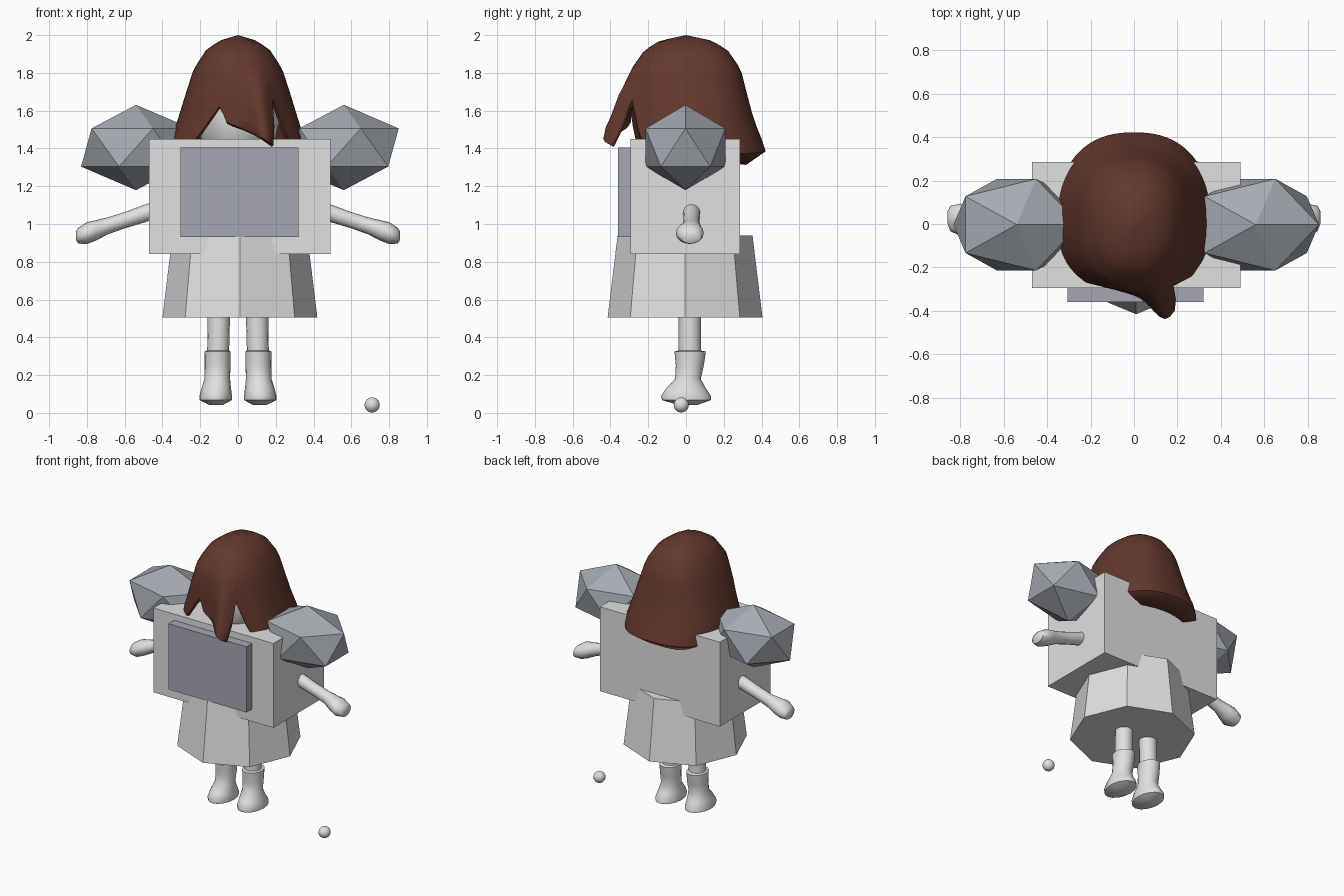
import bpy, bmesh, math

if "Cube" in bpy.data.objects:
    bpy.data.objects.remove(bpy.data.objects["Cube"])


def material(name, r, g, b):
    m = bpy.data.materials.new(name)
    m.diffuse_color = (r, g, b, 1)
    m.use_nodes = True
    m.node_tree.nodes["Principled BSDF"].inputs["Base Color"].default_value = m.diffuse_color
    return m


PALE = material("pale_grey", 0.75, 0.75, 0.75)
SLATE = material("slate_panel", 0.38, 0.39, 0.455)
STEEL = material("steel_grey", 0.38, 0.405, 0.445)
BROWN = material("dark_brown", 0.12, 0.04, 0.027)


def finish(obj, name, mat, smooth=None):
    obj.name = name
    obj.data.materials.append(mat)
    if smooth:
        bpy.ops.object.select_all(action='DESELECT')
        obj.select_set(True)
        bpy.context.view_layer.objects.active = obj
        bpy.ops.object.shade_smooth_by_angle(angle=math.radians(smooth))
    return obj


def box(name, lo, hi, mat):
    bpy.ops.mesh.primitive_cube_add(size=1, location=[(a + b) / 2 for a, b in zip(lo, hi)])
    obj = bpy.context.object
    obj.scale = [b - a for a, b in zip(lo, hi)]
    return finish(obj, name, mat)


def loft(name, rings, mat, smooth, caps=True):
    """Skin a list of equal-length closed rings of points."""
    bm = bmesh.new()
    loops = [[bm.verts.new(p) for p in ring] for ring in rings]
    n = len(loops[0])
    for a, b in zip(loops, loops[1:]):
        for i in range(n):
            j = (i + 1) % n
            bm.faces.new((a[i], a[j], b[j], b[i]))
    if caps:
        bm.faces.new(loops[0])
        bm.faces.new(loops[-1])
    bmesh.ops.remove_doubles(bm, verts=bm.verts, dist=0.0005)
    bmesh.ops.recalc_face_normals(bm, faces=bm.faces)
    mesh = bpy.data.meshes.new(name)
    bm.to_mesh(mesh)
    bm.free()
    obj = bpy.data.objects.new(name, mesh)
    bpy.context.collection.objects.link(obj)
    return finish(obj, name, mat, smooth)


def lerp(table, x, col=1):
    """Piecewise linear lookup in rows sorted by their first entry."""
    if x <= table[0][0]:
        return table[0][col]
    for a, b in zip(table, table[1:]):
        if x <= b[0]:
            return a[col] + (b[col] - a[col]) * (x - a[0]) / (b[0] - a[0])
    return table[-1][col]


# Torso block and chest panel
box("torso", (-0.47, -0.295, 0.84), (0.49, 0.285, 1.45), PALE)
box("chest_panel", (-0.305, -0.36, 0.93), (0.32, -0.25, 1.405), SLATE)

# Eight-sided skirt
bpy.ops.mesh.primitive_cone_add(vertices=8, radius1=0.41, radius2=0.357, depth=0.435,
                                location=(0.01, -0.005, 0.7225))
finish(bpy.context.object, "skirt", PALE)

# Faceted shoulder pieces
for side, x in (("left", -0.54), ("right", 0.56)):
    bpy.ops.mesh.primitive_ico_sphere_add(subdivisions=1, radius=1, location=(x, -0.003, 1.405))
    obj = bpy.context.object
    obj.scale = (0.325, 0.248, 0.226)
    finish(obj, side + "_shoulder", STEEL)

# Small loose ball
bpy.ops.mesh.primitive_uv_sphere_add(segments=20, ring_count=12, radius=0.04,
                                     location=(0.71, -0.025, 0.042))
finish(bpy.context.object, "ball", PALE, 60)

# Head
bpy.ops.mesh.primitive_uv_sphere_add(segments=32, ring_count=18, radius=1,
                                     location=(0, -0.01, 1.58))
bpy.context.object.scale = (0.22, 0.25, 0.29)
finish(bpy.context.object, "head", PALE, 60)

# Arms: x, y, z, half depth, half height
ARM = [(0.40, 0.03, 1.085, 0.045, 0.045), (0.49, 0.03, 1.057, 0.045, 0.047),
       (0.60, 0.03, 1.020, 0.042, 0.043), (0.69, 0.03, 0.990, 0.043, 0.045),
       (0.75, 0.025, 0.967, 0.060, 0.054), (0.80, 0.02, 0.952, 0.074, 0.058),
       (0.845, 0.025, 0.938, 0.058, 0.042), (0.857, 0.03, 0.938, 0.03, 0.025)]
# Legs with boots: x, y, z, half width, half depth
LEG = [(0.100, 0.020, 0.60, 0.060, 0.058), (0.105, 0.020, 0.33, 0.058, 0.060),
       (0.108, 0.022, 0.325, 0.069, 0.083), (0.108, 0.020, 0.25, 0.068, 0.074),
       (0.110, 0.010, 0.18, 0.068, 0.068), (0.115, 0.000, 0.13, 0.078, 0.105),
       (0.118, 0.000, 0.09, 0.086, 0.132), (0.118, 0.003, 0.068, 0.086, 0.130),
       (0.115, 0.010, 0.042, 0.035, 0.050)]
TURN = [math.tau * i / 16 for i in range(16)]
for side, s in (("left", -1), ("right", 1)):
    loft(side + "_arm", [[(s * x, y + ry * math.cos(a), z + rz * math.sin(a)) for a in TURN]
                         for x, y, z, ry, rz in ARM], PALE, 50)
    loft(side + "_leg", [[(s * x + rx * math.cos(a), y + ry * math.sin(a), z) for a in TURN]
                         for x, y, z, rx, ry in LEG], PALE, 45)

# Hair profile: height, side reach, front reach, back reach
PROFILE = [(1.30, 0.36, 0.32, 0.43), (1.40, 0.36, 0.32, 0.42), (1.45, 0.352, 0.32, 0.40),
           (1.55, 0.32, 0.31, 0.36), (1.68, 0.28, 0.31, 0.325), (1.82, 0.235, 0.29, 0.29),
           (1.92, 0.17, 0.22, 0.22), (1.97, 0.10, 0.14, 0.14), (2.0, 0.0, 0.0, 0.0)]
# Hair hem: angle from the front in degrees, height
HEM = [(-180, 1.385), (-120, 1.37), (-90, 1.40), (-60, 1.40), (-40, 1.42), (-36, 1.45),
       (-15, 1.63), (-8, 1.54), (12, 1.48), (30, 1.41), (35, 1.68), (46, 1.45),
       (60, 1.40), (90, 1.40), (120, 1.37), (180, 1.385)]
ROWS = 14


def hair_point(deg, z, shrink=1.0):
    a = math.radians(deg)
    sx, cy = math.sin(a), math.cos(a)
    x = math.copysign(abs(sx) ** 0.85, sx) * lerp(PROFILE, z, 1)
    y = -math.copysign(abs(cy) ** 0.85, cy) * lerp(PROFILE, z, 2 if cy > 0 else 3)
    if cy > 0:  # the fringe lock swings forward
        y *= 1 + 0.45 * math.exp(-((deg - 22) / 15) ** 2) * min(1, max(0, (1.85 - z) / 0.35))
    return x * shrink, y * shrink


hair_rings = []
angles = [-180 + 4 * i for i in range(90)]
for r in range(ROWS + 2):
    ring = []
    for deg in angles:
        hem = lerp(HEM, deg)
        z = 2.0 - (2.0 - hem) * (min(r, ROWS) / ROWS) ** 1.6
        if r <= ROWS:
            x, y = hair_point(deg, z)
        else:  # hem tucks under, more at the back
            back = max(0, -math.cos(math.radians(deg)))
            x, y = hair_point(deg, z, 0.96 - 0.2 * back)
            z -= 0.01 + 0.06 * back
        ring.append((x, y, z))
    hair_rings.append(ring)
hair = loft("hair", hair_rings, BROWN, 50, caps=False)
shell = hair.modifiers.new("thickness", 'SOLIDIFY')
shell.thickness = 0.02
shell.offset = -1
